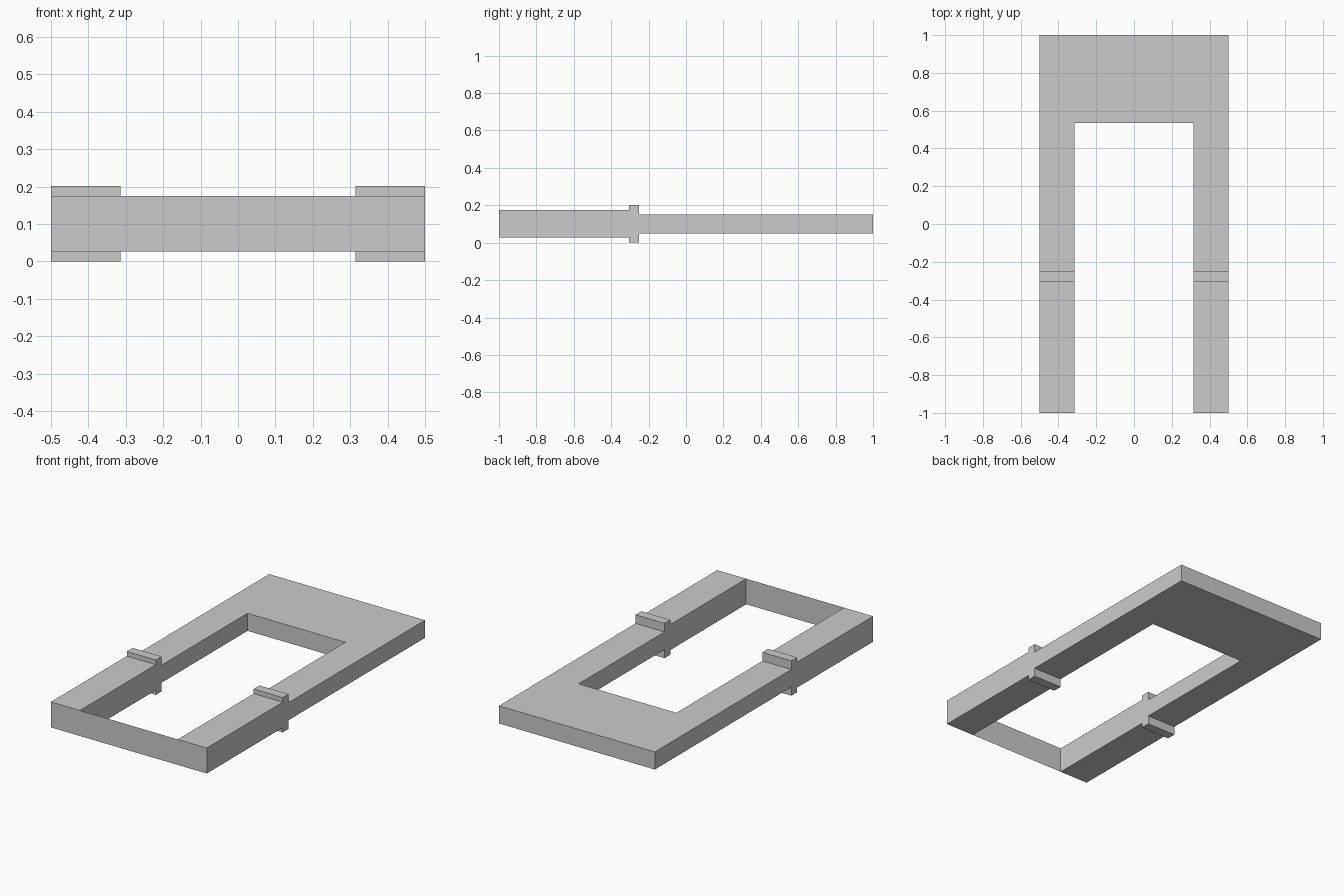
import bpy
import bmesh

if "Cube" in bpy.data.objects:
    bpy.data.objects.remove(bpy.data.objects["Cube"])

OUTER, INNER = 0.5, 0.314            # half widths of frame and opening
Y_IN = 0.536                         # back end of the opening
Z_MID = 0.101


def make_object(name, bm):
    mesh = bpy.data.meshes.new(name)
    bmesh.ops.recalc_face_normals(bm, faces=bm.faces)
    bm.to_mesh(mesh)
    bm.free()
    obj = bpy.data.objects.new(name, mesh)
    bpy.context.collection.objects.link(obj)
    return obj


def extrude_profile(name, profile, half_width):
    """Extrude a (y, z) side profile symmetrically along x."""
    bm = bmesh.new()
    face = bm.faces.new([bm.verts.new((-half_width, y, z)) for y, z in profile])
    ext = bmesh.ops.extrude_face_region(bm, geom=[face])
    verts = [v for v in ext["geom"] if isinstance(v, bmesh.types.BMVert)]
    bmesh.ops.translate(bm, verts=verts, vec=(2 * half_width, 0, 0))
    return make_object(name, bm)


# U-shaped frame: thick front arms, raised collar, thinner back slab
steps = [(-1.0, -0.305, 0.074), (-0.305, -0.252, 0.101), (-0.252, 1.0, 0.051)]
upper = [(y, h) for y0, y1, h in steps for y in (y0, y1)]
profile = [(y, Z_MID + h) for y, h in upper] + \
          [(y, Z_MID - h) for y, h in reversed(upper)]
frame = extrude_profile("frame", profile, OUTER)

# Opening between the arms
cutter = extrude_profile("opening_cutter",
                         [(-1.5, -0.5), (Y_IN, -0.5), (Y_IN, 0.7), (-1.5, 0.7)], INNER)
cutter.hide_render = True
cut = frame.modifiers.new("opening", 'BOOLEAN')
cut.operation = 'DIFFERENCE'
cut.solver = 'EXACT'
cut.object = cutter
bpy.context.view_layer.objects.active = frame
bpy.ops.object.modifier_apply(modifier=cut.name)
bpy.data.objects.remove(cutter)

# Paper-thin front panel joining the arm ends
bm = bmesh.new()
h = steps[0][2]
bm.faces.new([bm.verts.new((x, -1.0, z)) for x, z in (
    (-INNER, Z_MID - h), (INNER, Z_MID - h), (INNER, Z_MID + h), (-INNER, Z_MID + h))])
panel = make_object("front_panel", bm)
if panel.data.polygons[0].normal.y > 0:
    panel.data.flip_normals()
